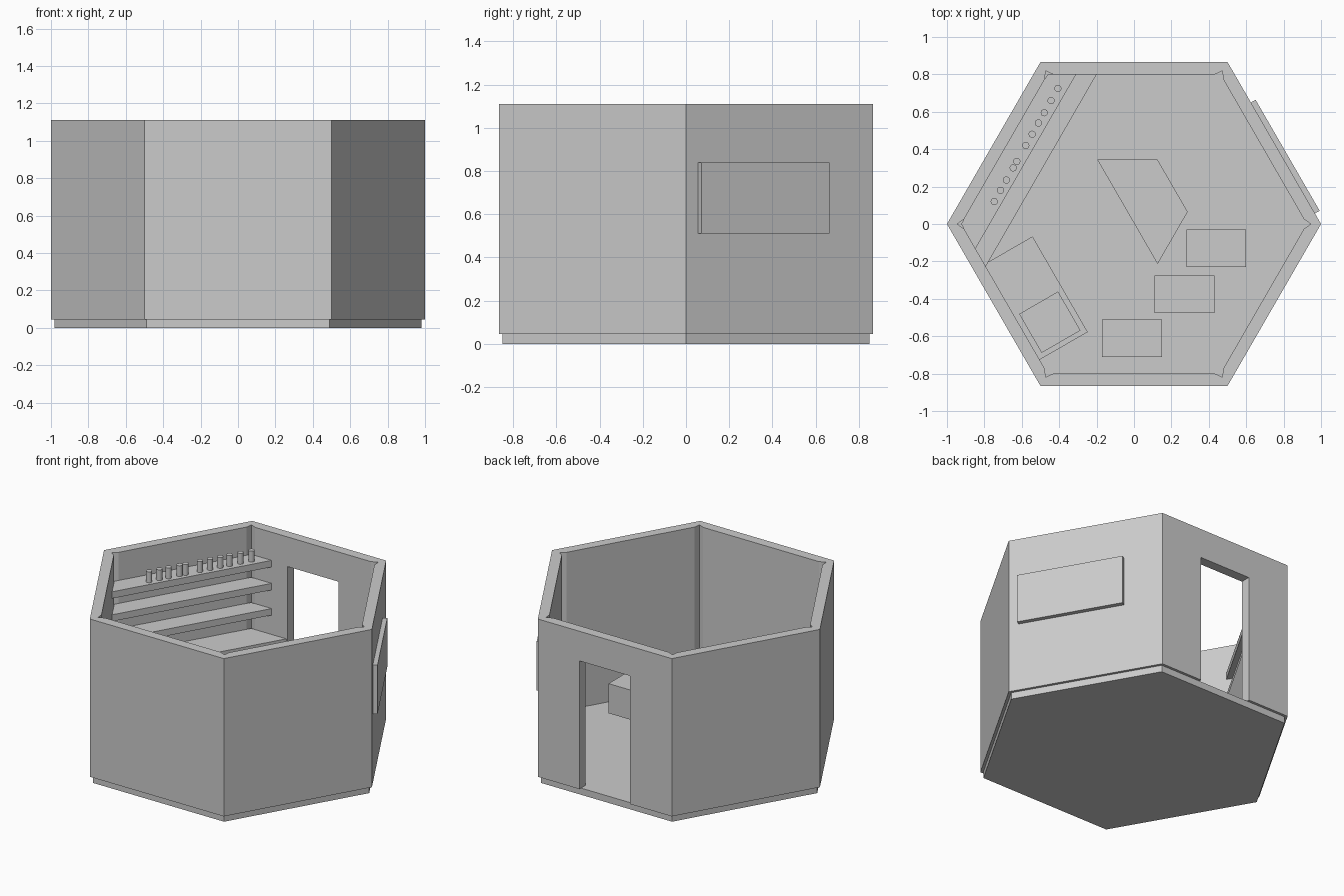
import bpy, bmesh, math
from mathutils import Vector

if "Cube" in bpy.data.objects:
    bpy.data.objects.remove(bpy.data.objects["Cube"])

grey = bpy.data.materials.new("plain_grey")
grey.use_nodes = True
grey.diffuse_color = (0.6, 0.6, 0.6, 1)
grey.node_tree.nodes["Principled BSDF"].inputs["Base Color"].default_value = (0.6, 0.6, 0.6, 1)


def prism(name, outline, z0, z1):
    """Extrude a plan outline from z0 up to z1."""
    bm = bmesh.new()
    base = bm.faces.new([bm.verts.new((x, y, z0)) for x, y in outline])
    top = bmesh.ops.extrude_face_region(bm, geom=[base])["geom"]
    verts = [v for v in top if isinstance(v, bmesh.types.BMVert)]
    bmesh.ops.translate(bm, verts=verts, vec=(0, 0, z1 - z0))
    bmesh.ops.recalc_face_normals(bm, faces=bm.faces)
    mesh = bpy.data.meshes.new(name)
    bm.to_mesh(mesh)
    bm.free()
    mesh.materials.append(grey)
    obj = bpy.data.objects.new(name, mesh)
    bpy.context.collection.objects.link(obj)
    return obj


def polar(radius, degrees):
    a = math.radians(degrees)
    return Vector((radius * math.cos(a), radius * math.sin(a)))


def hexagon(radius, corners=range(6)):
    return [polar(radius, 60 * i) for i in corners]


def rect(cx, cy, length, width, degrees=0):
    u, v = polar(length / 2, degrees), polar(width / 2, degrees + 90)
    c = Vector((cx, cy))
    return [c - u - v, c + u - v, c + u + v, c - u + v]


def cut(obj, cutter):
    mod = obj.modifiers.new("cut", "BOOLEAN")
    mod.operation, mod.solver, mod.object = "DIFFERENCE", "EXACT", cutter
    bpy.context.view_layer.objects.active = obj
    bpy.ops.object.modifier_apply(modifier=mod.name)
    bpy.data.objects.remove(cutter)


# Floor and outer walls, hollowed with small notches in the inner corners
FLOOR, TOP, INNER = 0.045, 1.11, 0.80
prism("floor", hexagon(0.98), 0, FLOOR)
walls = prism("walls", hexagon(1), FLOOR, TOP)
inner = []
for i in range(6):
    corner = polar(INNER / math.cos(math.pi / 6), 60 * i)
    inner += [corner + polar(0.03, 60 * i - 120), polar(0.945, 60 * i),
              corner + polar(0.03, 60 * i + 120)]
cut(walls, prism("room_cutter", inner, -0.1, 1.3))
cut(walls, prism("door_cutter", rect(0, 0.83, 0.38, 0.3), -0.1, 0.91))

# Sign board on the outside wall
n, t = polar(1, 30), polar(1, 120)
middle = n * 0.879 - t * 0.0925
prism("sign_board", rect(*middle, 0.685, 0.032, 120), 0.51, 0.84)


# Shelving strip fitted between the neighbouring walls
def wall_strip(front):
    far = Vector(((0.5 * INNER - front) / 0.866, INNER))
    near = Vector((-(front + INNER) / 1.732, front - INNER))
    return [Vector((-0.462, INNER)), Vector((-0.924, 0)), near, far]


prism("back_counter", wall_strip(0.573), FLOOR, 0.42)
for k, z in enumerate((0.595, 0.765, 0.92)):
    prism(f"shelf_{k + 1}", wall_strip(0.668), z - 0.045, z)

# Bottles in an uneven row on the top shelf
heights = (0.12, 0.18, 0.235, 0.30, 0.335, 0.42, 0.48, 0.54, 0.595, 0.66, 0.725)
for k, y in enumerate(heights):
    x = -0.815 + y * 0.563
    ring = [Vector((x, y)) + polar(0.019, 22.5 * i) for i in range(16)]
    bottle = prism(f"bottle_{k + 1}", ring, 0.92, 0.993)
    bpy.context.view_layer.objects.active = bottle
    bottle.select_set(True)
    bpy.ops.object.shade_smooth_by_angle()
    bottle.select_set(False)

# Half-hexagon table
centre = Vector((-0.035, 0.065))
prism("table", [centre + p for p in hexagon(0.322, (-1, 0, 1, 2))], FLOOR, 0.36)

# Seats
for k, (x, y) in enumerate(((0.44, -0.13), (0.27, -0.375), (-0.01, -0.61))):
    prism(f"seat_{k + 1}", rect(x, y, 0.32, 0.2), 0.105, 0.305)

# Serving counter with a box on it
prism("counter", rect(-0.525, -0.397, 0.59, 0.30, -60), FLOOR, 0.36)
prism("counter_box", rect(-0.45, -0.525, 0.24, 0.24, -60), 0.36, 0.5)
